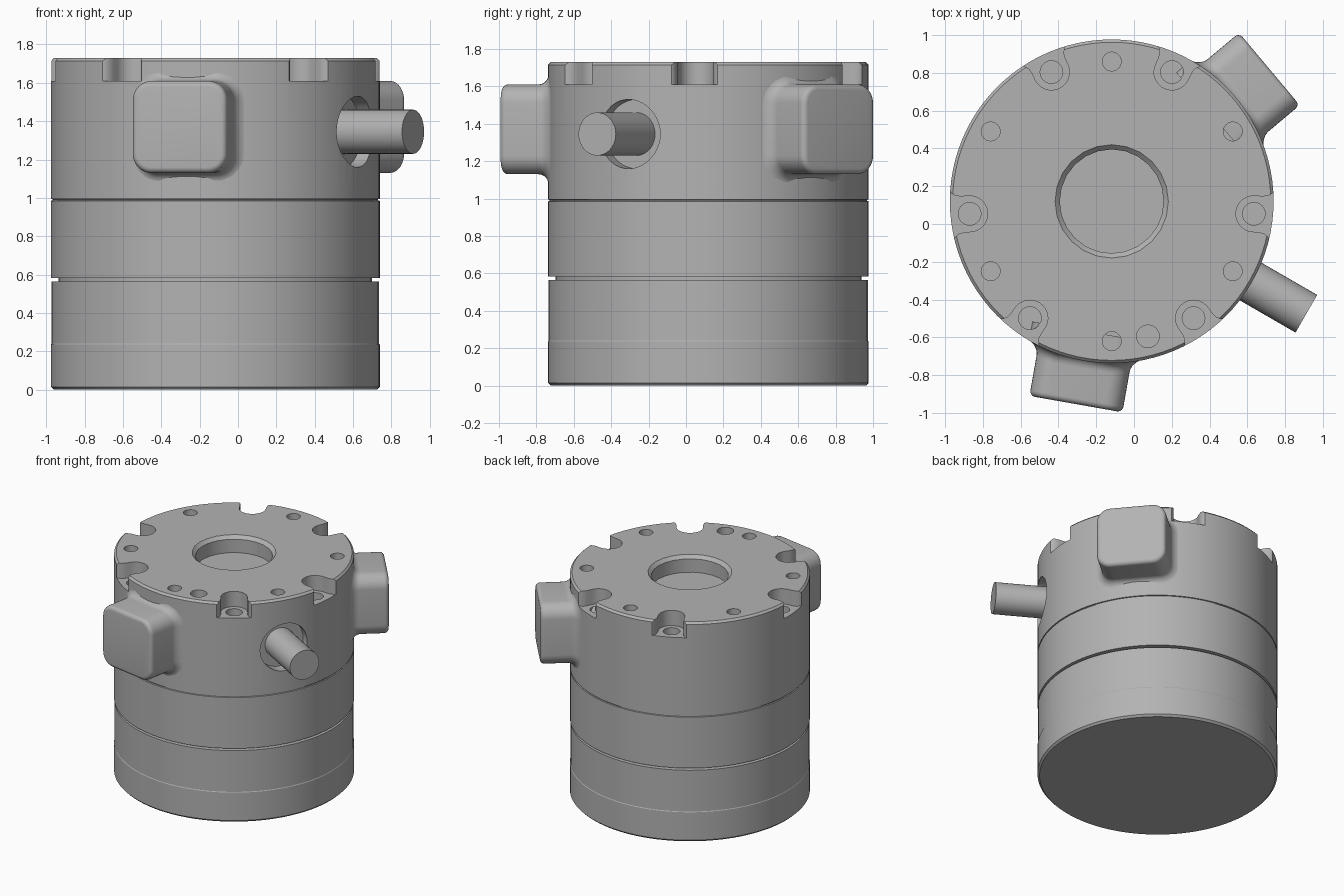
import bpy, bmesh
from math import sin, cos, pi, radians, sqrt
from mathutils import Matrix, Vector

if "Cube" in bpy.data.objects:
    bpy.data.objects.remove(bpy.data.objects["Cube"])

CENTRE = Vector((-0.118, 0.12, 0))
R = 0.857
TOP = 1.73
PORT_Z = 1.345

grey = bpy.data.materials.new("machined grey")
grey.use_nodes = True
colour = (0.45, 0.45, 0.45, 1)
grey.diffuse_color = colour
grey.node_tree.nodes["Principled BSDF"].inputs["Base Color"].default_value = colour


def finish(bm, name, matrix=Matrix()):
    bmesh.ops.recalc_face_normals(bm, faces=bm.faces)
    bm.transform(Matrix.Translation(CENTRE) @ matrix)
    mesh = bpy.data.meshes.new(name)
    bm.to_mesh(mesh)
    bm.free()
    mesh.materials.append(grey)
    obj = bpy.data.objects.new(name, mesh)
    bpy.context.collection.objects.link(obj)
    return obj


def bridge(bm, loops):
    """Skin a stack of matching rings and cap both ends."""
    rings = [[bm.verts.new(p) for p in loop] for loop in loops]
    n = len(rings[0])
    for a, b in zip(rings, rings[1:]):
        for i in range(n):
            j = (i + 1) % n
            bm.faces.new((a[i], a[j], b[j], b[i]))
    bm.faces.new(rings[0])
    bm.faces.new(rings[-1])


def lathe(name, profile, segments, matrix=Matrix()):
    bm = bmesh.new()
    bridge(bm, [[(r * cos(2 * pi * i / segments), r * sin(2 * pi * i / segments), z)
                 for i in range(segments)] for r, z in profile])
    return finish(bm, name, matrix)


def polar(radius, degrees, z=0):
    a = radians(degrees)
    return Matrix.Translation((radius * cos(a), radius * sin(a), z))


def turn(degrees):
    return Matrix.Rotation(radians(degrees), 4, 'Z')


def cut(target, cutter, keep=False):
    mod = target.modifiers.new("cut", 'BOOLEAN')
    mod.operation = 'DIFFERENCE'
    mod.solver = 'EXACT'
    mod.object = cutter
    bpy.context.view_layer.objects.active = target
    bpy.ops.object.modifier_apply(modifier=mod.name)
    if not keep:
        bpy.data.objects.remove(cutter)


def smooth(obj):
    bpy.ops.object.select_all(action='DESELECT')
    obj.select_set(True)
    bpy.context.view_layer.objects.active = obj
    bpy.ops.object.shade_smooth_by_angle(angle=radians(30))


def notch_cutter(degrees):
    """Round-ended slot, flared where it meets the rim."""
    side = [(0.79, 0.095), (0.82, 0.1), (0.842, 0.115), (0.858, 0.14), (0.87, 0.16), (1.0, 0.16)]
    arc = [(0.755 - 0.095 * sin(t * pi / 16), 0.095 * cos(t * pi / 16)) for t in range(17)]
    outline = side[::-1] + arc + [(x, -y) for x, y in side]
    bm = bmesh.new()
    bridge(bm, [[(x, y, z) for x, y in outline] for z in (1.61, 1.9)])
    return finish(bm, "notch_cutter", turn(degrees))


def rounded_rect(half_u, half_z, radius):
    points = []
    for k, (su, sz) in enumerate([(1, 1), (-1, 1), (-1, -1), (1, -1)]):
        for t in range(9):
            a = (k + t / 8) * pi / 2
            points.append((su * (half_u - radius) + radius * cos(a),
                           sz * (half_z - radius) + radius * sin(a)))
    return points


def boss(name, degrees):
    """Rounded block growing out of the drum with a fillet at its foot."""
    half_u, half_z, corner, fillet, edge, reach = 0.25, 0.24, 0.1, 0.055, 0.03, 1.09
    loops = []

    def ring(grow, depth):
        loops.append([(depth(u), u, PORT_Z + 0.025 + z) for u, z in
                      rounded_rect(half_u + grow, half_z + grow, corner + grow)])

    ring(fillet, lambda u: 0.7)
    for t in range(7):
        a = t * pi / 12
        lift = fillet * (1 - cos(a)) - 0.002
        ring(fillet * (1 - sin(a)), lambda u, h=lift: sqrt(R * R - u * u) + h)
    for t in range(6):
        a = t * pi / 10
        ring(edge * (cos(a) - 1), lambda u, h=edge * (sin(a) - 1): reach + h)
    bm = bmesh.new()
    bridge(bm, loops)
    return finish(bm, name, turn(degrees))


# Drum with chamfered rims, a thin seam and a parting groove
body = lathe("drum_body", [
    (R - 0.015, 0), (R, 0.015), (R, 0.235), (R - 0.003, 0.24),
    (R - 0.003, 0.565), (R - 0.04, 0.565), (R - 0.04, 0.583), (R, 0.583),
    (R, 0.985), (R - 0.008, 0.987), (R - 0.008, 0.993), (R, 0.995),
    (R, TOP - 0.015), (R - 0.015, TOP)], 96)

# Two side bosses
bosses = [boss("front_boss", 260), boss("back_left_boss", 40)]

# Rim notches in three pairs, each with a screw hole in its floor
for middle in (90, 210, 330):
    for angle in (middle - 25, middle + 25):
        cutter = notch_cutter(angle)
        for block in bosses:
            cut(block, cutter, keep=True)
        cut(body, cutter)
        cut(body, lathe("screw_cutter", [(0.06, 1.54), (0.06, 1.7)], 24, polar(0.755, angle)))

# Ring of blind holes in the top face and one locating hole
for angle in range(30, 390, 60):
    cut(body, lathe("hole_cutter", [(0.05, 1.62), (0.05, 1.9)], 24, polar(0.74, angle)))
cut(body, lathe("locating_cutter", [(0.06, 1.62), (0.06, 1.9)], 24, polar(0.74, 285)))

# Central bore with chamfered mouth
cut(body, lathe("bore_cutter", [(0.275, 1.6), (0.275, TOP - 0.025), (0.3, TOP), (0.3, 1.9)], 24))

# Cable port: round recess and the cable leaving it
along = turn(330) @ Matrix.Translation((0, 0, PORT_Z)) @ Matrix.Rotation(pi / 2, 4, 'Y')
cut(body, lathe("port_cutter", [(0.185, 0.77), (0.185, 1.0)], 40, along))
cable = lathe("cable", [(0.115, 0.75), (0.115, 1.19)], 40, along)

for part in [body, cable] + bosses:
    smooth(part)
